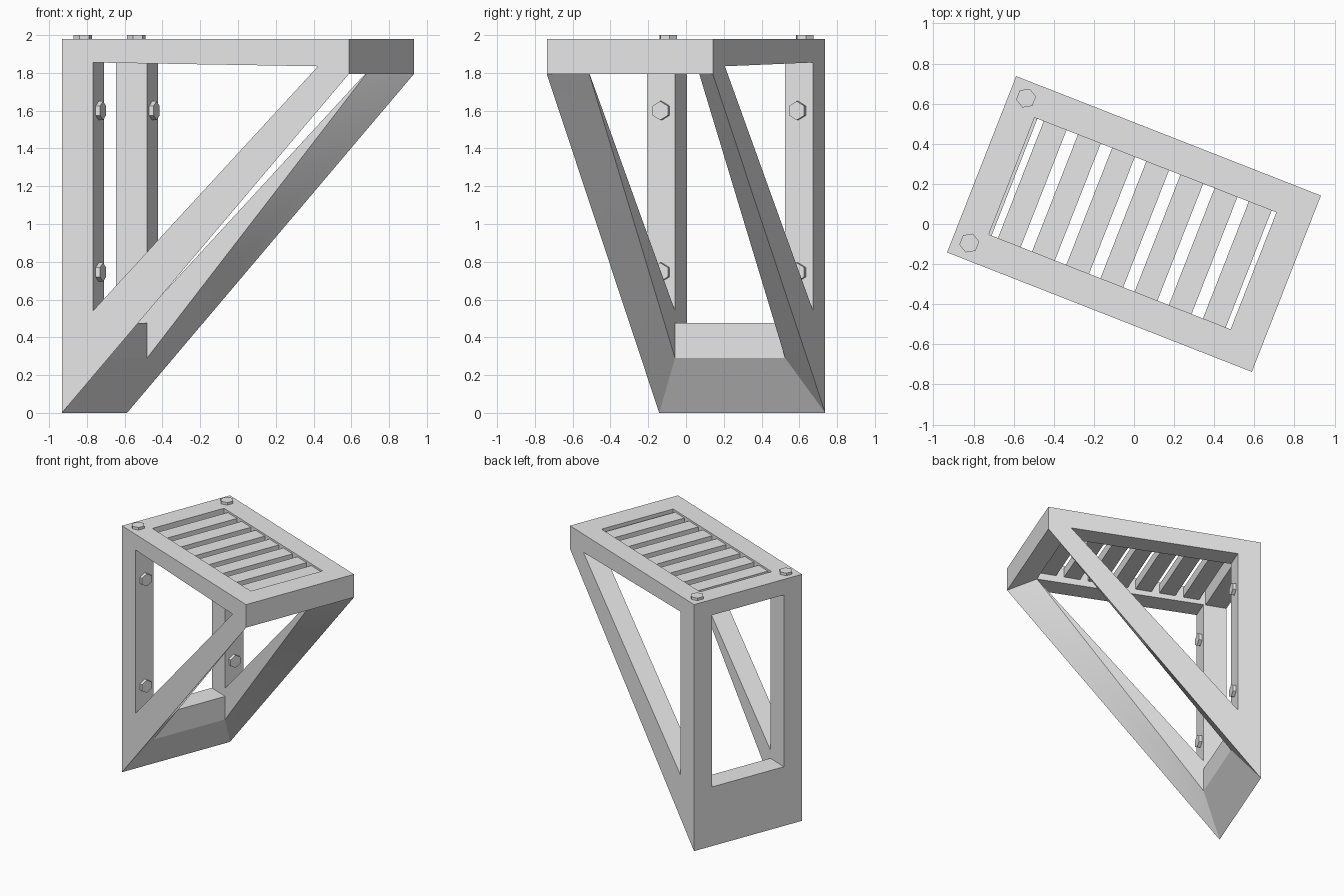
import bpy, bmesh, math
from mathutils import Matrix, Vector

if "Cube" in bpy.data.objects:
    bpy.data.objects.remove(bpy.data.objects["Cube"])

# Bracket frame is turned about z; u runs out from the wall, v runs across it
TURN = Matrix.Rotation(math.radians(-21.4), 4, 'Z')
L, W = 0.816, 0.472          # half length and half width
IN, WI = 0.64, 0.313         # inner half length and half width
TOP, TIP = 1.98, 1.795       # top surface and lower edge of the outer end
BEAM, NOSE = 1.855, 1.835    # undersides of the top beams
HEEL, TOE, SILL = 0.54, 0.29, 0.475

steel = bpy.data.materials.new("plain_grey")
steel.use_nodes = True
GREY = (0.8, 0.8, 0.8, 1)
steel.diffuse_color = GREY
steel.node_tree.nodes["Principled BSDF"].inputs["Base Color"].default_value = GREY


def finish(name, bm):
    bmesh.ops.recalc_face_normals(bm, faces=bm.faces)
    bm.transform(TURN)
    mesh = bpy.data.meshes.new(name)
    bm.to_mesh(mesh)
    bm.free()
    mesh.materials.append(steel)
    ob = bpy.data.objects.new(name, mesh)
    bpy.context.collection.objects.link(ob)
    return ob


def hull(name, points):
    """Convex solid around the given points."""
    bm = bmesh.new()
    for p in points:
        bm.verts.new(p)
    out = bmesh.ops.convex_hull(bm, input=bm.verts)
    loose = [g for g in out["geom_interior"] if isinstance(g, bmesh.types.BMVert)]
    bmesh.ops.delete(bm, geom=loose, context='VERTS')
    bmesh.ops.dissolve_limit(bm, angle_limit=0.005, verts=bm.verts, edges=bm.edges)
    return finish(name, bm)


def prism(name, profile, v0, v1):
    """Profile of (u, z) points extended from v0 to v1."""
    return hull(name, [(u, v, z) for u, z in profile for v in (v0, v1)])


def box(name, u0, u1, v0, v1, z0, z1):
    return prism(name, [(u0, z0), (u1, z0), (u1, z1), (u0, z1)], v0, v1)


def bolt(name, centre, axis, height):
    """Hexagonal bolt head standing on a surface."""
    bm = bmesh.new()
    bmesh.ops.create_cone(bm, cap_ends=True, segments=6, radius1=0.05,
                          radius2=0.05, depth=height + 0.01)
    bm.transform(Matrix.Translation((0, 0, (height - 0.01) / 2)))
    if axis == 'U':
        bm.transform(Matrix.Rotation(math.pi / 2, 4, 'Z') @ Matrix.Rotation(math.pi / 2, 4, 'X'))
    bm.transform(Matrix.Translation(Vector(centre)))
    return finish(name, bm)


for side, s in (("left", 1), ("right", -1)):
    o, i = s * W, s * WI
    # Upright post against the wall
    hull(side + "_wall_post", [
        (-L, o, 0), (-L, o, TOP), (-IN, o, HEEL), (-IN, o, TOP),
        (-L, i, SILL), (-L, i, TOP), (-IN, i, SILL), (-IN, i, TOP)])
    # Diagonal strut with a tilted underside
    strut = hull(side + "_diagonal_strut", [
        (-L, o, 0), (-IN, o, HEEL), (IN, o, NOSE), (L, o, TIP),
        (-IN, i, TOE), (-IN, i, HEEL), (IN, i, NOSE)])
    bpy.ops.object.select_all(action='DESELECT')
    strut.select_set(True)
    bpy.context.view_layer.objects.active = strut
    bpy.ops.object.shade_smooth_by_angle(angle=math.radians(25))
    # Long beam along the top
    prism(side + "_top_beam", [(-IN, BEAM), (IN, NOSE), (IN, TOP), (-IN, TOP)], i, o)
    # Bolts on the top and on the post
    bolt(side + "_top_bolt", (-0.73, s * 0.388, TOP), 'Z', 0.02)
    for level, z in (("upper", 1.6), ("lower", 0.745)):
        bolt(f"{side}_{level}_post_bolt", (-IN, s * 0.388, z), 'U', 0.025)

# Base block with a sloping face, below the wall window
hull("base_block", [p for s in (1, -1) for p in (
    (-L, s * W, 0), (-L, s * W, SILL), (-IN, s * WI, TOE), (-IN, s * WI, SILL))])

# Cross beams at the wall and at the outer end
box("wall_top_beam", -L, -IN - 0.015, -W, W, BEAM, TOP)
prism("outer_end_beam", [(L, TOP), (L, TIP), (IN, NOSE), (IN, TOP)], -W, W)

# Slats of the top grille, set slightly below the surface
for n in range(7):
    u = 0.004 + (n - 3) * 0.183
    box(f"grille_slat_{n + 1}", u - 0.061, u + 0.061, -WI, WI, 1.89, 1.965)
